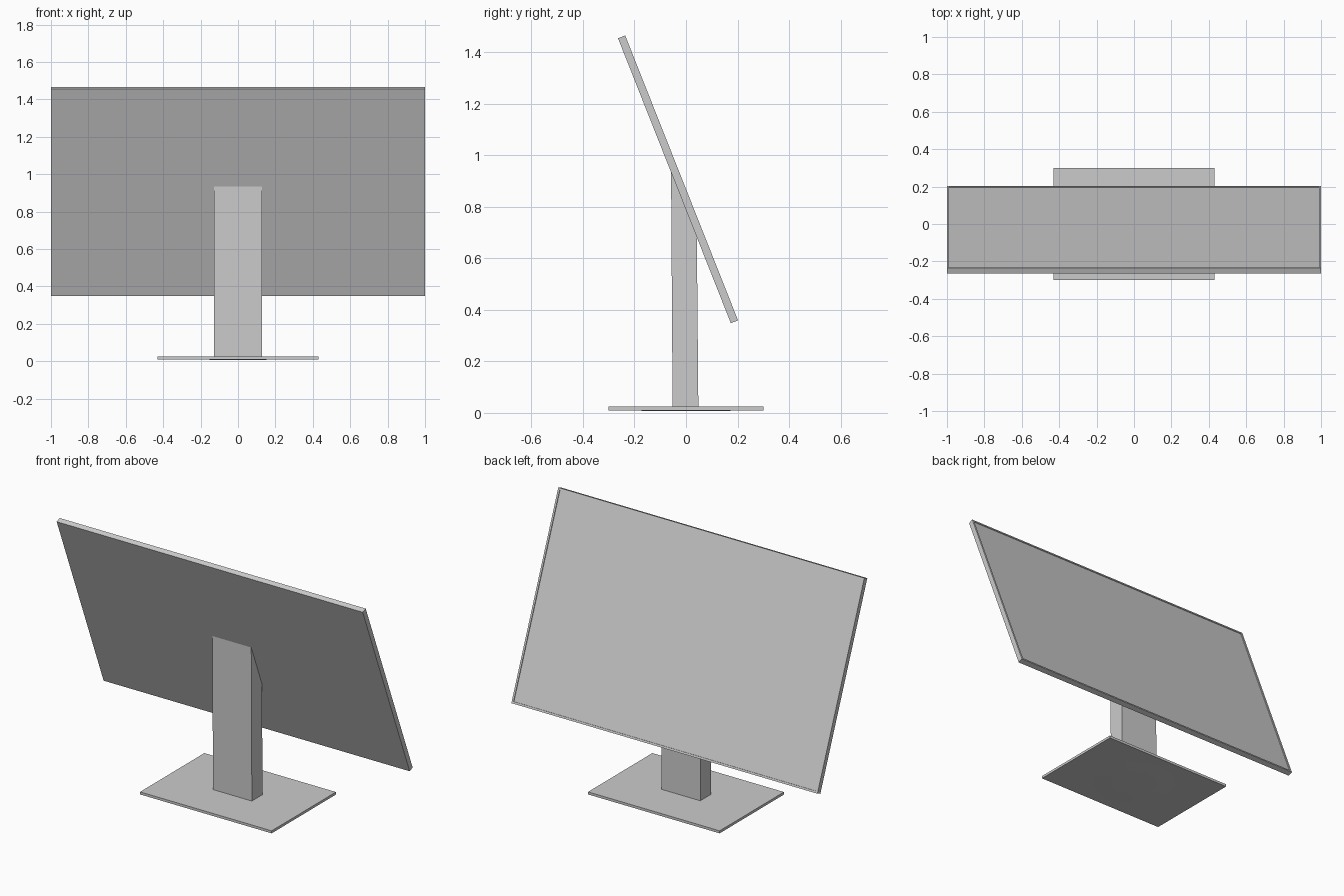
import bpy, bmesh
from math import atan2
from mathutils import Matrix, Vector

if "Cube" in bpy.data.objects:
    bpy.data.objects.remove(bpy.data.objects["Cube"])


def finish(name, bm):
    bmesh.ops.recalc_face_normals(bm, faces=bm.faces[:])
    mesh = bpy.data.meshes.new(name)
    bm.to_mesh(mesh)
    bm.free()
    obj = bpy.data.objects.new(name, mesh)
    bpy.context.collection.objects.link(obj)
    return obj


def box(size, centre):
    bm = bmesh.new()
    bmesh.ops.create_cube(bm, size=1)
    bmesh.ops.scale(bm, vec=size, verts=bm.verts)
    bmesh.ops.translate(bm, vec=centre, verts=bm.verts)
    return bm


# Flat rectangular foot plate
finish("base_plate", box((0.86, 0.60, 0.015), (0, 0, 0.0175)))

# Very shallow round pad under the plate
bm = bmesh.new()
bmesh.ops.create_cone(bm, cap_ends=True, segments=48, radius1=0.13,
                      radius2=0.23, depth=0.003)
bmesh.ops.translate(bm, vec=(0, 0, 0.0085), verts=bm.verts)
finish("underside_pad", bm)

# Stand: slightly leaning side profile (y, z), cut to meet the tilted panel
profile = [(-0.052, 0.02), (0.048, 0.02), (0.042, 0.69), (-0.058, 0.94)]
bm = bmesh.new()
face = bm.faces.new([bm.verts.new((-0.127, y, z)) for y, z in profile])
ext = bmesh.ops.extrude_face_region(bm, geom=[face])
bmesh.ops.translate(bm, vec=(0.254, 0, 0),
                    verts=[v for v in ext["geom"] if isinstance(v, bmesh.types.BMVert)])
finish("stand", bm)

# Tilted display with a thin bezel around a slightly recessed screen (+y side)
bm = box((2.0, 0.03, 1.19), (0, 0, 0))
bm.normal_update()
screen = [f for f in bm.faces if f.normal.y > 0.9]
bmesh.ops.inset_region(bm, faces=screen, thickness=0.016)
bmesh.ops.inset_region(bm, faces=screen, thickness=0.0005, depth=-0.004)
tilt = Matrix.Rotation(atan2(0.438, 1.106), 4, 'X')
bmesh.ops.transform(bm, matrix=Matrix.Translation(Vector((0, -0.031, 0.907))) @ tilt,
                    verts=bm.verts)
finish("display_panel", bm)
